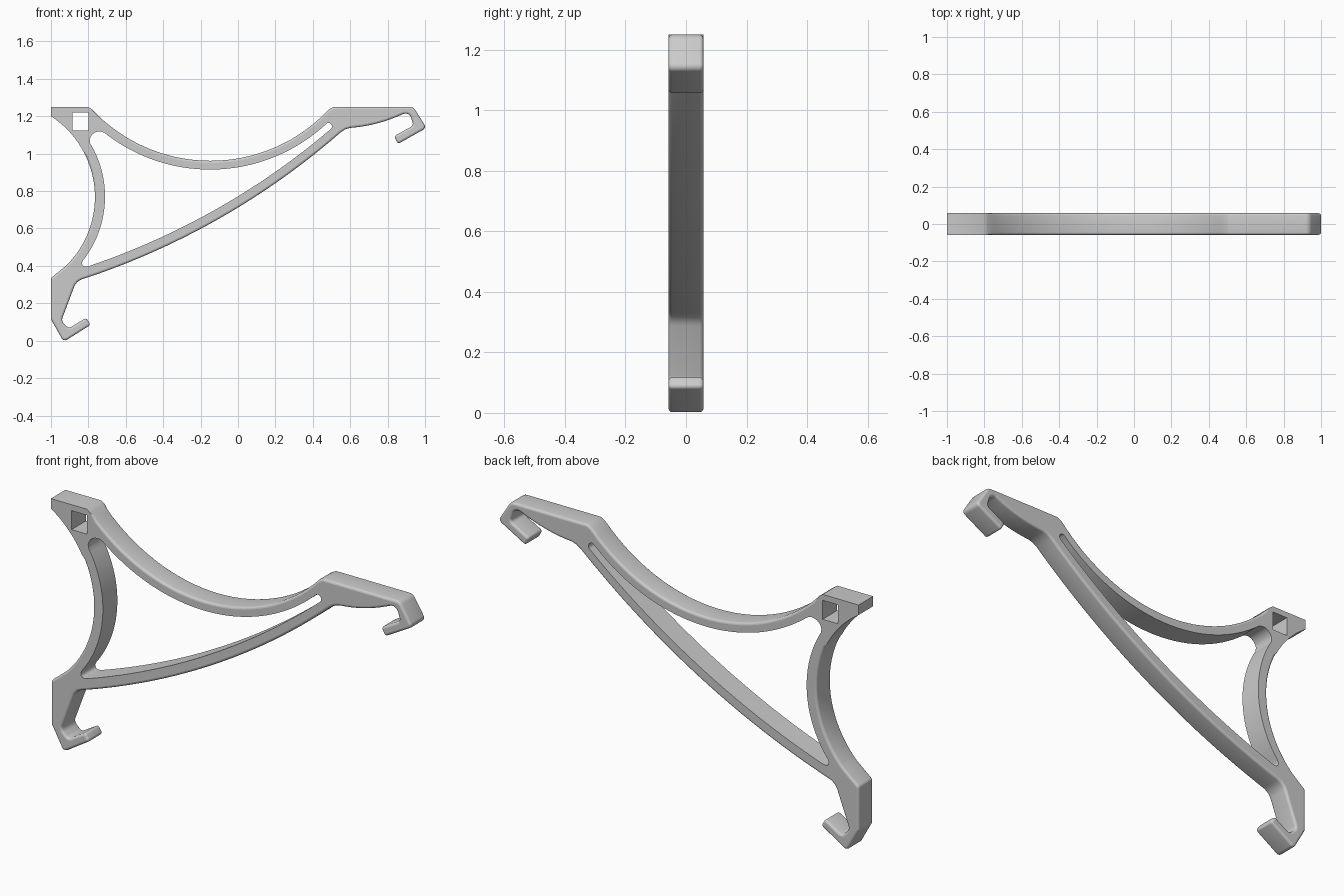
import bpy, bmesh, math
from mathutils import Vector
from mathutils.geometry import tessellate_polygon

if "Cube" in bpy.data.objects:
    bpy.data.objects.remove(bpy.data.objects["Cube"], do_unlink=True)

HALF = 0.0575   # half thickness of the plate
EDGE = 0.012    # rounding of the outer rim
SEGMENTS = 4

grey = bpy.data.materials.new("satin grey")
grey.use_nodes = True
colour = (0.6, 0.6, 0.6, 1)
grey.diffuse_color = colour
grey.node_tree.nodes["Principled BSDF"].inputs["Base Color"].default_value = colour


def arc(a, b, c, steps=32):
    """Points on the circle from a through b to c."""
    a, b, c = Vector(a), Vector(b), Vector(c)
    u, v = b - a, c - a
    d = 2 * (u.x * v.y - u.y * v.x)
    uu, vv = u.dot(u), v.dot(v)
    centre = a + Vector((v.y * uu - u.y * vv, u.x * vv - v.x * uu)) / d
    s, e = a - centre, c - centre
    start = math.atan2(s.y, s.x)
    sweep = math.atan2(s.x * e.y - s.y * e.x, s.dot(e))
    return [centre + s.length * Vector((math.cos(start + sweep * i / steps),
                                        math.sin(start + sweep * i / steps)))
            for i in range(steps + 1)]


def fillet(corners, steps=6):
    """Round each (x, z, radius) corner of an open chain; end points stay."""
    pts = [Vector(c[:2]) for c in corners]
    out = [pts[0]]
    for i in range(1, len(pts) - 1):
        p, r = pts[i], corners[i][2]
        d1, d2 = (pts[i - 1] - p).normalized(), (pts[i + 1] - p).normalized()
        half = d1.angle(d2) / 2
        t = r / math.tan(half)
        centre = p + (d1 + d2).normalized() * (r / math.sin(half))
        s, e = p + d1 * t - centre, p + d2 * t - centre
        for k in range(steps + 1):
            f = k / steps
            out.append(centre + (s * (1 - f) + e * f).normalized() * r)
    return out + [pts[-1]]


def tidy(pts):
    """Drop points that sit on top of the one before."""
    return [p for i, p in enumerate(pts) if (p - pts[i - 1]).length > 0.0015]


def inset(pts, amount):
    """Move a clockwise outline inwards, leaving the top left block crisp."""
    out = []
    for i, p in enumerate(pts):
        d1 = (p - pts[i - 1]).normalized()
        d2 = (pts[(i + 1) % len(pts)] - p).normalized()
        n1, n2 = Vector((d1.y, -d1.x)), Vector((d2.y, -d2.x))
        crisp = p.x < -0.77 and p.y > 1.0
        out.append(p if crisp else p + (n1 + n2) / (1 + n1.dot(n2)) * amount)
    return out


# Outer outline, clockwise from the top left block
outline = [Vector((-1, 1.25)), Vector((-0.80, 1.25))]
outline += arc((-0.78, 1.236), (-0.15, 0.962), (0.485, 1.236))
# Right hook
outline += fillet([(0.485, 1.236, 0), (0.51, 1.25, 0.02), (0.937, 1.25, 0.035),
                   (1.008, 1.138, 0.02), (0.855, 1.052, 0.0125),
                   (0.834, 1.093, 0.0125), (0.938, 1.151, 0.018),
                   (0.915, 1.225, 0.03), (0.85, 1.198, 0)])
outline += arc((0.85, 1.198), (0.72, 1.156), (0.60, 1.138), 8)
# Long lower brace
outline += [Vector((0.575, 1.131))]
outline += arc((0.55, 1.115), (0, 0.712), (-0.79, 0.343))
# Bottom hook
outline += fillet([(-0.79, 0.343, 0), (-0.865, 0.318, 0.07), (-0.945, 0.105, 0.03),
                   (-0.905, 0.066, 0.022), (-0.812, 0.122, 0.0125),
                   (-0.788, 0.085, 0.0125), (-0.932, -0.006, 0.02),
                   (-1, 0.115, 0.02), (-1, 0.335, 0.02), (-0.918, 0.402, 0)])
# Curved left strut
outline += arc((-0.918, 0.402), (-0.765, 0.77), (-1, 1.2))

# Large opening between the three struts
opening = arc((-0.828, 0.43), (-0.711, 0.77), (-0.79, 1.055))
opening += arc((-0.793, 1.075), (-0.755, 1.117), (-0.70, 1.10), 8)
opening += arc((-0.69, 1.093), (-0.15, 0.915), (0.475, 1.162))
opening += arc((0.482, 1.165), (0.502, 1.15), (0.492, 1.128), 6)
opening += arc((0.485, 1.122), (0, 0.772), (-0.80, 0.398))
opening += arc((-0.815, 0.396), (-0.832, 0.405), (-0.832, 0.422), 6)
# Square socket through the block
socket = [Vector(p) for p in
          ((-0.885, 1.125), (-0.885, 1.22), (-0.80, 1.22), (-0.80, 1.125))]

outline, opening = tidy(outline), tidy(opening)
bm = bmesh.new()


def ring(pts, y):
    return [bm.verts.new((p.x, y, p.y)) for p in pts]


def walls(rings):
    for r, s in zip(rings, rings[1:]):
        for i in range(len(r)):
            bm.faces.new((r[i - 1], r[i], s[i], s[i - 1]))


# Rounded rim: quarter circle at the front, mirrored at the back
profile = []
for k in range(SEGMENTS + 1):
    a = math.pi / 2 * k / SEGMENTS
    profile.append((EDGE * (1 - math.sin(a)), EDGE * (1 - math.cos(a)) - HALF))
profile += [(amount, -y) for amount, y in reversed(profile)]
rim = [ring(inset(outline, amount), y) for amount, y in profile]
walls(rim)

# Inside walls of the opening and the socket
holes = [[ring(pts, -HALF), ring(pts, HALF)] for pts in (opening, socket)]
for hole in holes:
    walls(hole)

# Flat front and back faces with a crisp border
for side in (0, -1):
    loops = [rim[side]] + [hole[side] for hole in holes]
    flat = [v for loop in loops for v in loop]
    triangles = tessellate_polygon(
        [[Vector((v.co.x, v.co.z, 0)) for v in loop] for loop in loops])
    for tri in triangles:
        bm.faces.new([flat[i] for i in tri])
    for loop in loops:
        for i in range(len(loop)):
            bm.edges.get((loop[i - 1], loop[i])).smooth = False

bmesh.ops.recalc_face_normals(bm, faces=bm.faces)
mesh = bpy.data.meshes.new("bracket_frame")
bm.to_mesh(mesh)
bm.free()
mesh.materials.append(grey)
frame = bpy.data.objects.new("bracket_frame", mesh)
bpy.context.collection.objects.link(frame)

bpy.ops.object.select_all(action='DESELECT')
bpy.context.view_layer.objects.active = frame
frame.select_set(True)
bpy.ops.object.shade_smooth_by_angle(angle=math.radians(35))
